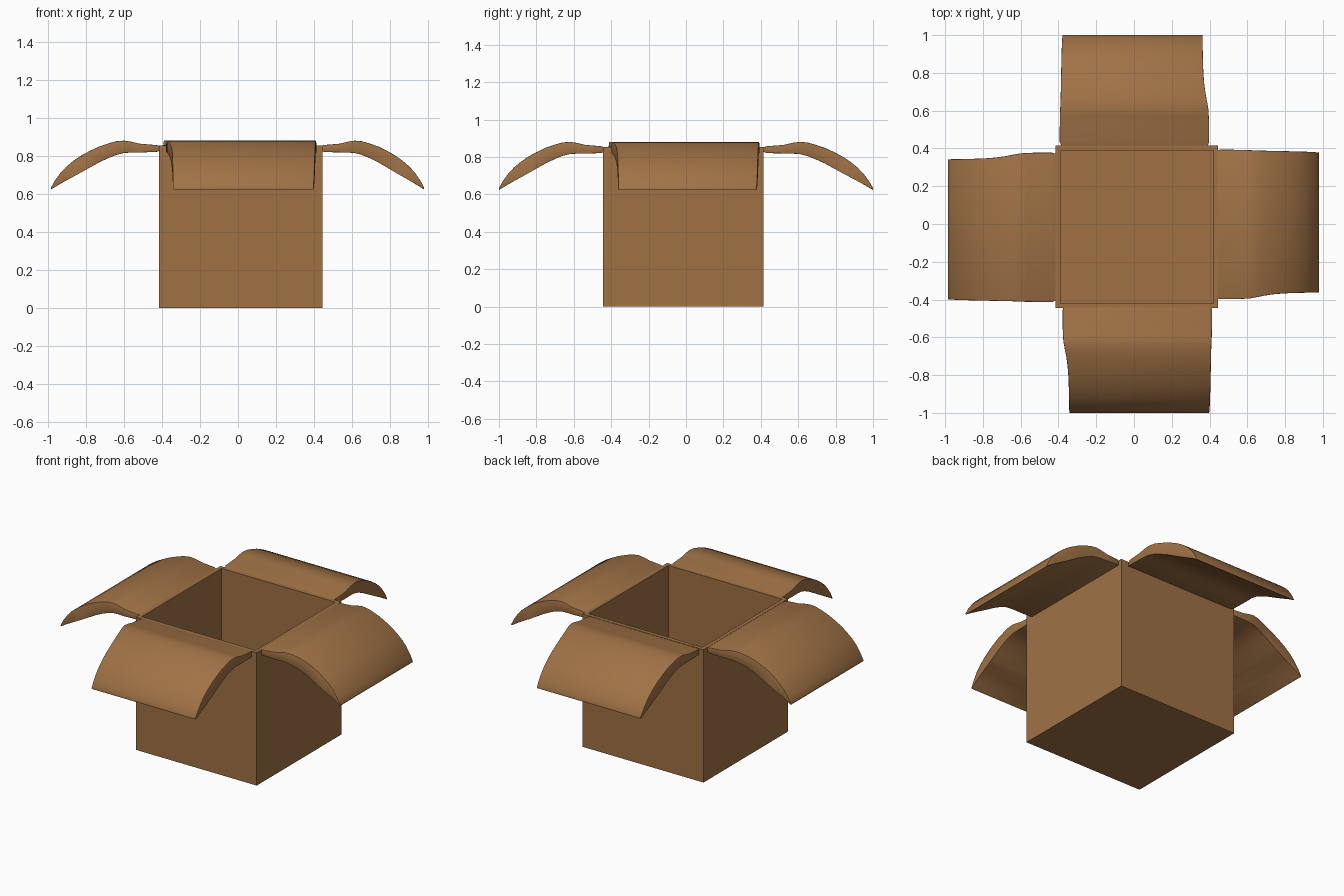
import bpy, bmesh, math

if "Cube" in bpy.data.objects:
    bpy.data.objects.remove(bpy.data.objects["Cube"])

cardboard = bpy.data.materials.new("cardboard brown")
cardboard.diffuse_color = (0.35, 0.168, 0.06, 1)
cardboard.use_nodes = True
cardboard.node_tree.nodes["Principled BSDF"].inputs["Base Color"].default_value = cardboard.diffuse_color


def add_object(name, bm):
    bmesh.ops.recalc_face_normals(bm, faces=bm.faces)
    mesh = bpy.data.meshes.new(name)
    bm.to_mesh(mesh)
    bm.free()
    mesh.materials.append(cardboard)
    obj = bpy.data.objects.new(name, mesh)
    bpy.context.collection.objects.link(obj)
    return obj


# Open box body: a block whose top is inset and pushed down
X0, X1, Y0, Y1, TOP, WALL = -0.415, 0.445, -0.445, 0.415, 0.855, 0.035
bm = bmesh.new()
bmesh.ops.create_cube(bm, size=1)
for v in bm.verts:
    v.co = (X1 if v.co.x > 0 else X0, Y1 if v.co.y > 0 else Y0, TOP if v.co.z > 0 else 0)
bm.normal_update()
top = max(bm.faces, key=lambda f: f.calc_center_median().z)
bmesh.ops.inset_region(bm, faces=[top], thickness=WALL)
ext = bmesh.ops.extrude_discrete_faces(bm, faces=[top])
for v in ext["faces"][0].verts:
    v.co.z = WALL
add_object("box_body", bm)

# Flap stations: distance out, upper z, lower z, one side, other side
STATIONS = [
    (0.410, 0.852, 0.828, -0.380, 0.392),
    (0.435, 0.858, 0.821, -0.388, 0.404),
    (0.520, 0.865, 0.819, -0.388, 0.403),
    (0.565, 0.876, 0.818, -0.386, 0.402),
    (0.600, 0.881, 0.816, -0.384, 0.401),
    (0.640, 0.878, 0.806, -0.377, 0.399),
    (0.680, 0.867, 0.790, -0.369, 0.398),
    (0.730, 0.850, 0.766, -0.362, 0.397),
    (0.780, 0.826, 0.738, -0.358, 0.396),
    (0.820, 0.804, 0.715, -0.356, 0.395),
    (0.860, 0.777, 0.693, -0.355, 0.394),
    (0.900, 0.744, 0.671, -0.354, 0.393),
    (0.930, 0.712, 0.654, -0.353, 0.392),
    (0.960, 0.670, 0.636, -0.353, 0.390),
    (0.980, 0.634, 0.624, -0.352, 0.388),
]


def make_flap(name, turn, root, tip):
    dx, dy = [(1, 0), (0, 1), (-1, 0), (0, -1)][turn]
    shift = 0.01 * -dy - 0.01 * dx      # flaps circle the box centre
    bm = bmesh.new()
    rings = []
    for r, zt, zb, a, b in STATIONS:
        r = root + (r - 0.42) * (tip - root) / 0.56
        ring = []
        for side, z in ((a, zt), (b, zt), (b, zb), (a, zb)):
            s = side + shift
            ring.append(bm.verts.new((r * dx - s * dy, r * dy + s * dx, z)))
        rings.append(ring)
    for p, q in zip(rings, rings[1:]):
        for i in range(4):
            j = (i + 1) % 4
            bm.faces.new((p[i], p[j], q[j], q[i]))
    bm.faces.new(rings[0])
    bm.faces.new(rings[-1])
    # round the long side edges
    edges = [e for p, q in zip(rings, rings[1:]) for i in range(4)
             for e in [bm.edges.get((p[i], q[i]))]]
    bmesh.ops.bevel(bm, geom=edges, offset=0.012, segments=2, profile=0.5,
                    affect='EDGES', clamp_overlap=True)
    obj = add_object(name, bm)
    bpy.ops.object.select_all(action='DESELECT')
    bpy.context.view_layer.objects.active = obj
    obj.select_set(True)
    bpy.ops.object.shade_smooth_by_angle(angle=math.radians(40))


make_flap("right_flap", 0, 0.440, 0.980)
make_flap("back_flap", 1, 0.420, 1.000)
make_flap("left_flap", 2, 0.418, 0.985)
make_flap("front_flap", 3, 0.440, 1.000)
